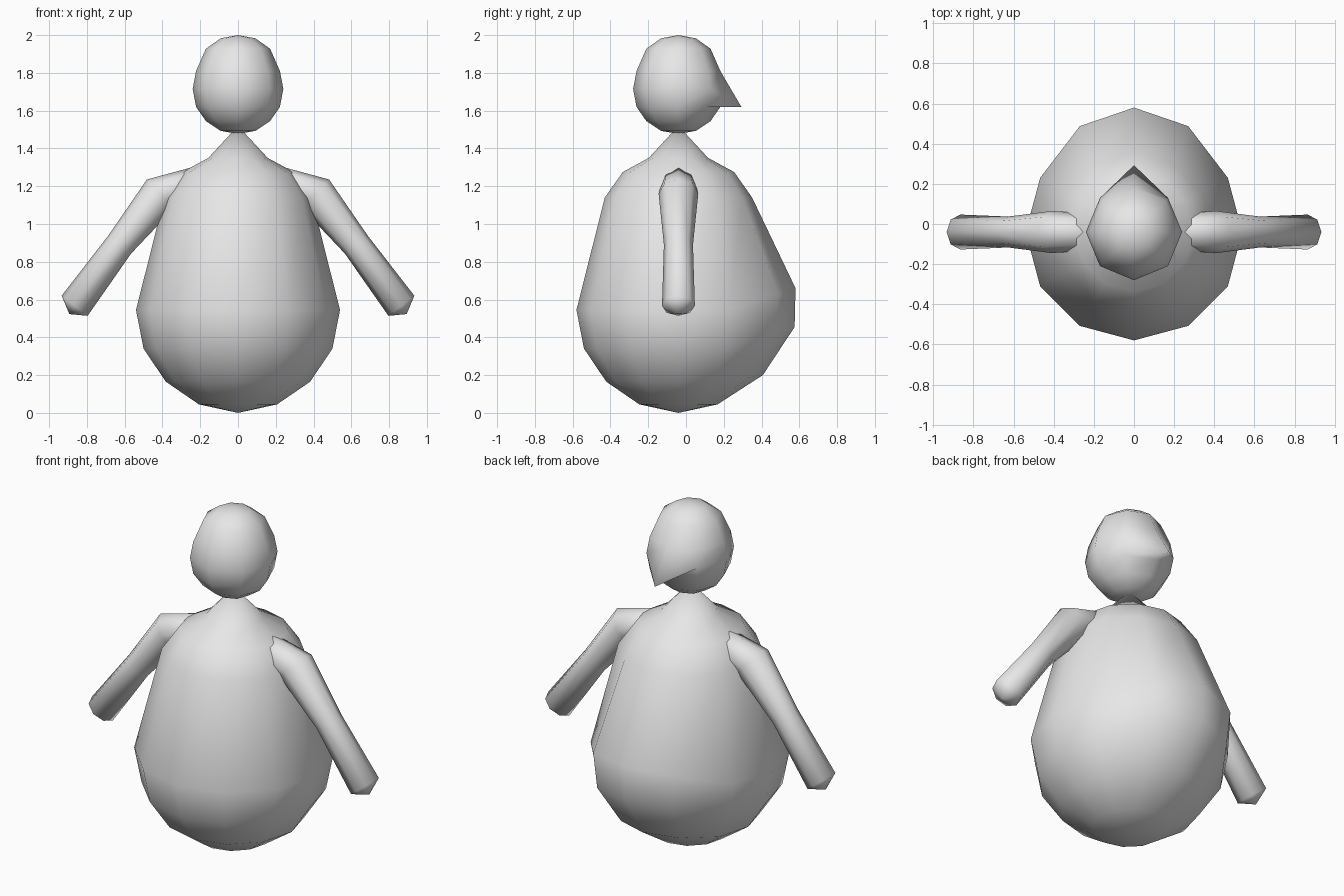
import bpy, bmesh
from math import sin, cos, pi
from mathutils import Vector

if "Cube" in bpy.data.objects:
    bpy.data.objects.remove(bpy.data.objects["Cube"])

CY = -0.04  # depth of the figure's axis

grey = bpy.data.materials.new("plain grey")
grey.diffuse_color = (0.8, 0.8, 0.8, 1)
grey.use_nodes = True
grey.node_tree.nodes["Principled BSDF"].inputs["Base Color"].default_value = grey.diffuse_color


def loft(name, rings, start, end):
    """Skin rings of points, closing each end with a pole point."""
    bm = bmesh.new()
    loops = [[bm.verts.new(p) for p in ring] for ring in rings]
    n = len(loops[0])
    for a, b in zip(loops, loops[1:]):
        for i in range(n):
            j = (i + 1) % n
            bm.faces.new((a[i], a[j], b[j], b[i]))
    for pole, ring in ((start, loops[0]), (end, loops[-1])):
        v = bm.verts.new(pole)
        for i in range(n):
            bm.faces.new((ring[i], ring[(i + 1) % n], v))
    bmesh.ops.recalc_face_normals(bm, faces=bm.faces)
    mesh = bpy.data.meshes.new(name)
    bm.to_mesh(mesh)
    bm.free()
    mesh.materials.append(grey)
    mesh.shade_smooth()
    obj = bpy.data.objects.new(name, mesh)
    bpy.context.collection.objects.link(obj)
    return obj


def ring(r, z, n):
    """Level ring; point n/4 faces the back."""
    return [Vector((r * cos(2 * pi * i / n), CY + r * sin(2 * pi * i / n), z))
            for i in range(n)]


# Pear-shaped body with a conical neck
body_profile = [(0.207, 0.045), (0.382, 0.165), (0.50, 0.34), (0.54, 0.545),
                (0.39, 1.14), (0.295, 1.275), (0.157, 1.35)]
body = [ring(r, z, 12) for r, z in body_profile]
# Tail: the lower back swells outward and upward
for level, push, lift in ((1, 0.065, 0.035), (2, 0.115, 0.115), (3, 0.08, 0.115)):
    for column, weight in ((2, 0.75), (3, 1.0), (4, 0.75)):
        body[level][column] += Vector((0, push, lift)) * weight
loft("body", body, (0, CY, 0), (0, CY, 1.52))

# Head, with one point drawn out into a beak
head_profile = [(0.092, 1.493), (0.17, 1.545), (0.222, 1.62), (0.24, 1.715),
                (0.222, 1.81), (0.17, 1.928), (0.092, 1.983)]
head = [ring(r, z, 8) for r, z in head_profile]
head[3][2] = Vector((0, 0.293, 1.62))
loft("head", head, (0, CY, 1.477), (0, CY, 2.0))

# Arms: centre x, centre z, radius, in-plane radial direction (x, z)
arm_sections = [(0.20, 1.22, 0.09, (0.1, 0.995)),
                (0.41, 1.16, 0.105, (0.69, 0.72)),
                (0.627, 0.89, 0.077, (0.79, 0.61)),
                (0.865, 0.567, 0.087, (0.79, 0.61))]
for side, name in ((1, "right_arm"), (-1, "left_arm")):
    rings = []
    for x, z, r, (dx, dz) in arm_sections:
        rings.append([(side * (x + r * cos(k * pi / 4) * dx),
                       CY + r * sin(k * pi / 4),
                       z + r * cos(k * pi / 4) * dz) for k in range(8)])
    loft(name, rings, (side * 0.15, CY, 1.22), (side * 0.893, CY, 0.523))
